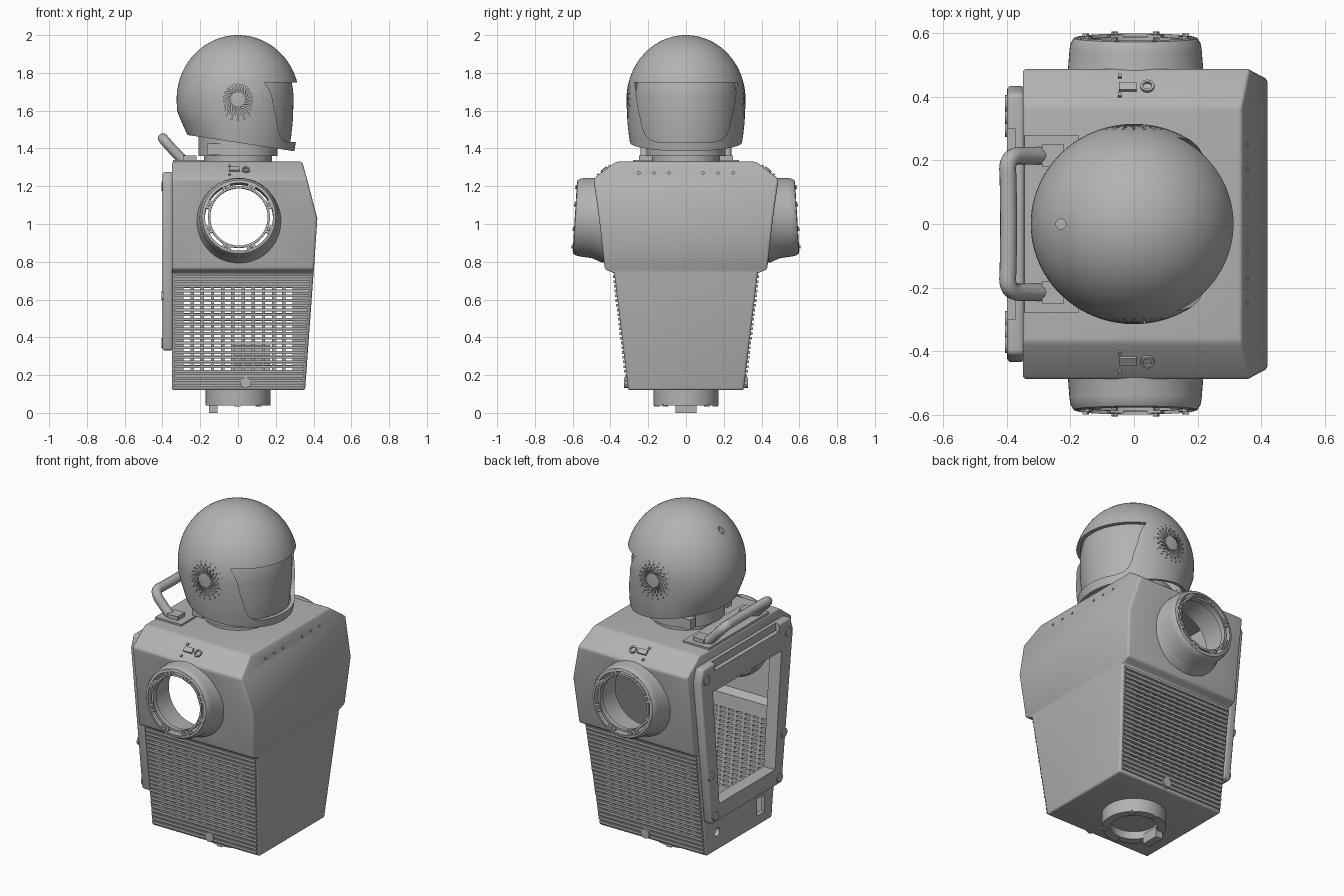
import bpy, bmesh
from math import sin, cos, pi, radians
from mathutils import Matrix, Vector

if "Cube" in bpy.data.objects:
    bpy.data.objects.remove(bpy.data.objects["Cube"], do_unlink=True)

grey = bpy.data.materials.new("plain grey")
grey.use_nodes = True
grey.diffuse_color = (0.45, 0.45, 0.45, 1)
grey.node_tree.nodes["Principled BSDF"].inputs["Base Color"].default_value = (0.45, 0.45, 0.45, 1)


def activate(ob):
    bpy.ops.object.select_all(action='DESELECT')
    ob.select_set(True)
    bpy.context.view_layer.objects.active = ob


def make(name, bm):
    bmesh.ops.recalc_face_normals(bm, faces=bm.faces)
    me = bpy.data.meshes.new(name)
    bm.to_mesh(me)
    bm.free()
    ob = bpy.data.objects.new(name, me)
    bpy.context.collection.objects.link(ob)
    me.materials.append(grey)
    return ob


def modify(ob, kind, **settings):
    m = ob.modifiers.new(kind.lower(), kind)
    for key, value in settings.items():
        setattr(m, key, value)
    activate(ob)
    bpy.ops.object.modifier_apply(modifier=m.name)


def cut(ob, *cutters):
    for c in cutters:
        c.hide_render = True
        modify(ob, 'BOOLEAN', operation='DIFFERENCE', solver='EXACT', object=c)
        bpy.data.objects.remove(c, do_unlink=True)


def smooth(ob, angle=32):
    activate(ob)
    bpy.ops.object.shade_smooth_by_angle(angle=radians(angle))
    return ob


def boxes(name, specs):
    """Several boxes in one mesh: (centre, size, optional rotation)."""
    bm = bmesh.new()
    for centre, size, *rot in specs:
        m = Matrix.Translation(centre) @ (rot[0] if rot else Matrix()) @ Matrix.Diagonal((*size, 1))
        bmesh.ops.create_cube(bm, size=1, matrix=m)
    return make(name, bm)


def cylinder(name, centre, r, depth, axis='Z', sides=48):
    turn = {'X': Matrix.Rotation(pi / 2, 4, 'Y'), 'Y': Matrix.Rotation(pi / 2, 4, 'X'), 'Z': Matrix()}[axis]
    bm = bmesh.new()
    bmesh.ops.create_cone(bm, cap_ends=True, segments=sides, radius1=r, radius2=r, depth=depth,
                          matrix=Matrix.Translation(centre) @ turn)
    return make(name, bm)


def revolve(name, profile, closed=True, matrix=Matrix(), steps=64):
    bm = bmesh.new()
    vs = [bm.verts.new((r, 0, h)) for r, h in profile]
    es = [bm.edges.new(p) for p in zip(vs, vs[1:])]
    if closed:
        es.append(bm.edges.new((vs[-1], vs[0])))
    bmesh.ops.spin(bm, geom=vs + es, cent=(0, 0, 0), axis=(0, 0, 1), angle=2 * pi, steps=steps)
    bmesh.ops.remove_doubles(bm, verts=bm.verts, dist=1e-4)
    bm.transform(matrix)
    return make(name, bm)


def loft(name, levels):
    """Stacked rectangles: (z, back x, front x, half width)."""
    bm = bmesh.new()
    rings = [[bm.verts.new(p) for p in ((b, -w, z), (f, -w, z), (f, w, z), (b, w, z))]
             for z, b, f, w in levels]
    for lo, hi in zip(rings, rings[1:]):
        for i in range(4):
            j = (i + 1) % 4
            bm.faces.new((lo[i], lo[j], hi[j], hi[i]))
    bm.faces.new(rings[0])
    bm.faces.new(rings[-1])
    return make(name, bm)


def prism(name, half, x0, x1):
    """Mirrored (half width, z) outline extruded along x."""
    pts = half + [(-y, z) for y, z in reversed(half)]
    bm = bmesh.new()
    face = bm.faces.new([bm.verts.new((x0, y, z)) for y, z in pts])
    out = bmesh.ops.extrude_face_region(bm, geom=[face])["geom"]
    bmesh.ops.translate(bm, vec=(x1 - x0, 0, 0), verts=[v for v in out if isinstance(v, bmesh.types.BMVert)])
    return make(name, bm)


# Hollow torso
levels = [(0.12, 0.355, 0.305), (0.74, 0.40, 0.38), (0.76, 0.402, 0.43),
          (1.03, 0.42, 0.46), (1.24, 0.365, 0.49), (1.33, 0.34, 0.37)]
wall = 0.025
torso = loft("torso_shell", [(z, -0.35, f, w) for z, f, w in levels])
modify(torso, 'BEVEL', width=0.012, segments=3, limit_method='ANGLE', angle_limit=radians(20))
inside = [(z, -0.35 + wall, f - wall, w - wall) for z, f, w in levels]
inside[0] = (0.12 + wall,) + inside[0][1:]
inside[-1] = (1.33 - wall,) + inside[-1][1:]
opening = [(0.26, 0.43), (0.32, 1.11)]
rows = [0.145 + 0.025 * i for i in range(24)]
vents = boxes("vent_cutter", [((-0.27 + 0.054 * c, 0, z + 0.0125), (0.036, 1.3, 0.010))
                              for z in rows[3:21] for c in range(11)])
dots = boxes("dot_cutter", [((0.357, s * y, 1.27), (0.04, 0.012, 0.012)) for s in (-1, 1) for y in (0.09, 0.17, 0.25)])
cut(torso, loft("inside_cutter", inside), prism("opening_cutter", opening, -0.5, -0.2),
    cylinder("shoulder_cutter", (0.005, 0, 1.03), 0.188, 1.4, 'Y'),
    cylinder("neck_cutter", (0, 0, 1.33), 0.165, 0.2), vents, dots,
    boxes("port_cutter", [((-0.35, -0.2, 0.23), (0.15, 0.07, 0.10))]),
    cylinder("socket_cutter", (-0.35, 0.21, 0.23), 0.025, 0.15, 'X', 24))
smooth(torso)

# Side ribs and small side fittings
for s, side in ((1, "left"), (-1, "right")):
    specs = []
    for z in rows:
        t = (z - 0.12) / 0.62
        specs.append(((0.002 + 0.022 * t, s * (0.302 + 0.075 * t), z), (0.68 + 0.04 * t, 0.026, 0.014)))
    boxes(side + "_ribs", specs)
    smooth(cylinder(side + "_lower_bolt", (0.04, s * 0.312, 0.16), 0.028, 0.03, 'Y', 24))
    slope = Matrix.Rotation(-s * radians(37), 4, 'X')
    boxes(side + "_latch", [((-0.02, s * 0.43, 1.288), (0.055, 0.03, 0.018), slope),
                            ((-0.045, s * 0.405, 1.307), (0.012, 0.012, 0.012), slope),
                            ((-0.045, s * 0.465, 1.262), (0.012, 0.012, 0.012), slope)])
    tilt = Matrix.Translation((0.042, s * 0.432, 1.285)) @ slope
    smooth(revolve(side + "_slope_button", [(0.022, -0.01), (0.022, 0.008), (0.014, 0.008), (0.014, -0.01)],
                   matrix=tilt, steps=24))

# Shoulder sockets with tabbed inner rings
for s, side in ((1, "left"), (-1, "right")):
    m = Matrix.Translation((0.005, s * 0.455, 1.03)) @ Matrix.Rotation(-s * radians(86.5), 4, 'X')
    smooth(revolve(side + "_shoulder_socket", [(0.235, -0.03), (0.222, 0.005), (0.213, 0.03), (0.208, 0.095),
                   (0.204, 0.115), (0.195, 0.13), (0.18, 0.134), (0.18, -0.06), (0.2, -0.06)], matrix=m))
    smooth(revolve(side + "_shoulder_ring", [(0.152, 0.095), (0.164, 0.095), (0.164, 0.125), (0.152, 0.125)], matrix=m))
    tabs = []
    for i in range(8):
        turn = Matrix.Rotation((i + 0.5) * pi / 4, 4, 'Z')
        tabs.append((turn @ Vector((0.172, 0, 0.112)), (0.036, 0.045, 0.04), turn))
        tabs.append((turn @ Vector((0.17, 0, 0.135)), (0.016, 0.016, 0.012), turn))
    boxes(side + "_shoulder_tabs", tabs).data.transform(m)

# Back frame, bolts and carrying handle
frame = prism("back_frame", [(0.33, 0.33), (0.435, 1.20), (0.41, 1.275)], -0.40, -0.345)
modify(frame, 'BEVEL', width=0.014, segments=3, limit_method='ANGLE')
cut(frame, prism("frame_cutter", opening, -0.6, -0.2), boxes("notch_cutter", [((-0.42, 0, 1.28), (0.09, 0.6, 0.10))]))
smooth(frame)
for y, z in ((0.38, 1.2), (0.30, 0.37), (0.34, 0.62)):
    for s, side in ((1, "left"), (-1, "right")):
        smooth(cylinder("frame_bolt_" + side, (-0.40, s * y, z), 0.026, 0.012, 'X', 24))
boxes("handle_base", [((-0.26, 0, 1.332), (0.17, 0.56, 0.016))]
      + [((-0.255, s * 0.215, 1.345), (0.07, 0.07, 0.035)) for s in (-1, 1)])
half = [(-0.27, 0.215, 1.32), (-0.32, 0.215, 1.365), (-0.40, 0.215, 1.455), (-0.395, 0.12, 1.452)]
path = half + [(x, -y, z) for x, y, z in reversed(half)]
curve = bpy.data.curves.new("handle", 'CURVE')
curve.dimensions = '3D'
curve.bevel_depth = 0.027
curve.bevel_resolution = 4
curve.use_fill_caps = True
spline = curve.splines.new('NURBS')
spline.points.add(len(path) - 1)
for p, co in zip(spline.points, path):
    p.co = (*co, 1)
spline.order_u = 3
spline.use_endpoint_u = True
curve.materials.append(grey)
handle = bpy.data.objects.new("handle", curve)
bpy.context.collection.objects.link(handle)
activate(handle)
bpy.ops.object.convert(target='MESH')
smooth(handle, 50)

# Inner box, neck ring and waist ring
boxes("inner_box", [((0.07, 0.1, 0.25), (0.20, 0.14, 0.22))])
smooth(revolve("neck_ring", [(0.18, 1.31), (0.18, 1.36), (0.21, 1.36), (0.21, 1.48), (0.19, 1.48), (0.16, 1.31)]))
boxes("neck_clasp", [((-0.13, s * 0.17, 1.395), (0.07, 0.05, 0.06)) for s in (-1, 1)])
smooth(revolve("waist_ring", [(0.172, 0.04), (0.172, 0.125), (0.125, 0.125), (0.125, 0.04)]))
smooth(cylinder("waist_plate", (0, 0, 0.10), 0.13, 0.03))
boxes("waist_tabs", [((-0.13, 0, 0.03), (0.045, 0.11, 0.06)), ((-0.158, 0, 0.085), (0.03, 0.06, 0.06))]
      + [((0.155 * cos(a), 0.155 * sin(a), 0.04), (0.03, 0.03, 0.014)) for a in (0.8, 1.6, 4.7, 5.5)])


# Helmet shell with a pinched nape and a slanted lower rim
def helmet_shell(name, scale, thickness):
    dome = [(0.325 * sin(i * pi / 40), 1.66 + 0.34 * cos(i * pi / 40)) for i in range(21)]
    dome += [(0.323, 1.60), (0.320, 1.54), (0.312, 1.47), (0.302, 1.41), (0.29, 1.34)]
    ob = revolve(name, [(r * scale, z) for r, z in dome], closed=False, steps=96)
    bm = bmesh.new()
    bm.from_mesh(ob.data)
    for v in bm.verts:
        v.co.y *= 0.97
        if v.co.z < 1.6 and v.co.x < 0:
            v.co.x *= 1 - 1.1 * (1.6 - v.co.z)
    planes = [((0.3, 0, 1.385), (0.152, 0, 1))]
    if scale < 1:
        planes += [((0.1, 0, 0), (1, 0, 0)), ((0, 0, 1.79), (0, 0, -1))]
    for co, no in planes:
        bmesh.ops.bisect_plane(bm, geom=bm.verts[:] + bm.edges[:] + bm.faces[:],
                               plane_co=co, plane_no=no, clear_inner=True)
    bm.to_mesh(ob.data)
    bm.free()
    modify(ob, 'SOLIDIFY', thickness=thickness, offset=-1)
    return ob


helmet = helmet_shell("helmet", 1, 0.022)
visor_cut = prism("visor_cutter", [(0.15, 1.435), (0.19, 1.445), (0.215, 1.47), (0.23, 1.51),
                                   (0.255, 1.62), (0.272, 1.75)], 0.08, 0.5)
swirl = []
for s in (-1, 1):
    for i in range(20):
        a = i * pi / 10
        for r, length, lean in ((0.058, 0.045, 0.6), (0.088, 0.012, 0.6), (0.108, 0.007, 0)):
            swirl.append(((r * cos(a), s * 0.312, 1.66 + r * sin(a)),
                          (length, 0.03, 0.007), Matrix.Rotation(-a - lean, 4, 'Y')))
cut(helmet, visor_cut, boxes("ear_vent_cutter", swirl), cylinder("rear_hole_cutter", (-0.23, 0, 1.9), 0.016, 0.2, 'Z', 24))
smooth(helmet)
smooth(helmet_shell("visor", 0.905, 0.01))
